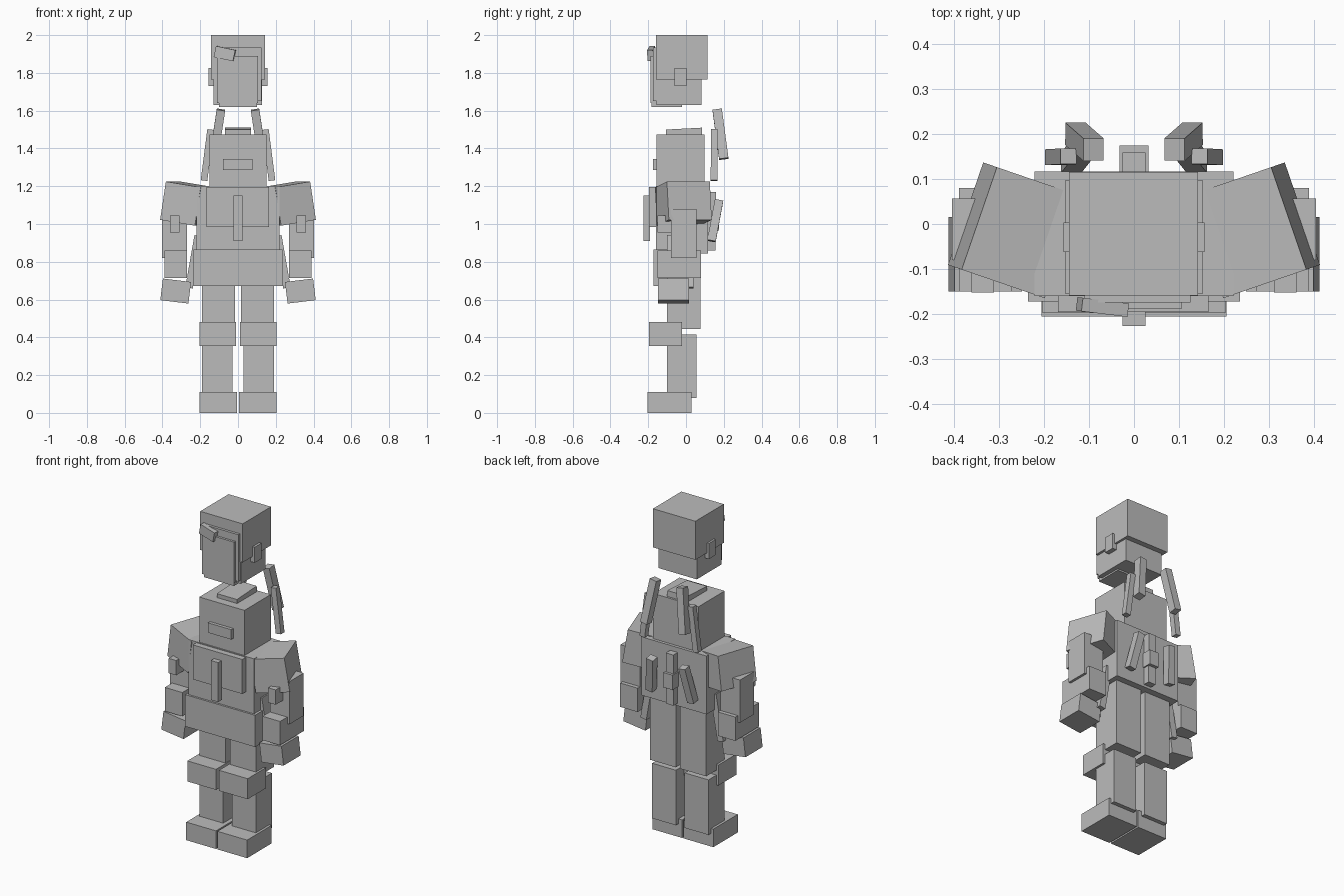
import bpy
from math import radians
from mathutils import Vector, Euler

cube = bpy.data.objects.get("Cube")
if cube:
    bpy.data.objects.remove(cube)

grey = bpy.data.materials.new("plain_grey")
grey.use_nodes = True
grey.diffuse_color = (0.5, 0.5, 0.5, 1)
grey.node_tree.nodes["Principled BSDF"].inputs["Base Color"].default_value = (0.5, 0.5, 0.5, 1)


def block(name, center, size, rot=(0, 0, 0)):
    bpy.ops.mesh.primitive_cube_add(size=1, location=center)
    ob = bpy.context.object
    ob.name = name
    ob.scale = size
    ob.rotation_euler = [radians(a) for a in rot]
    ob.data.materials.append(grey)
    return ob


def box(name, x, y, z):
    """Block from its (min, max) extents."""
    spans = (x, y, z)
    return block(name, [sum(s) / 2 for s in spans], [s[1] - s[0] for s in spans])


def pair(name, center, size, rot=(0, 0, 0)):
    """Mirrored blocks on the left (+x) and the right (-x)."""
    block("left_" + name, center, size, rot)
    block("right_" + name, (-center[0], *center[1:]), size, (rot[0], -rot[1], -rot[2]))


def box_pair(name, *spans):
    pair(name, [sum(s) / 2 for s in spans], [s[1] - s[0] for s in spans])


def rod_pair(name, top, bottom, width, depth):
    """Mirrored square rods between two points."""
    for side, label in ((1, "left_"), (-1, "right_")):
        a = Vector((top[0] * side, *top[1:]))
        b = Vector((bottom[0] * side, *bottom[1:]))
        ob = block(label + name, (a + b) / 2, (width, depth, (a - b).length))
        ob.rotation_euler = Vector((0, 0, 1)).rotation_difference(a - b).to_euler()


# Legs
box_pair("foot", (0.005, 0.205), (-0.205, 0.03), (0, 0.11))
box_pair("shin", (0.03, 0.19), (-0.1, 0.055), (0.08, 0.415))
box_pair("knee_guard", (0.01, 0.203), (-0.197, -0.022), (0.355, 0.48))
box_pair("thigh", (0.015, 0.19), (-0.1, 0.077), (0.445, 0.86))

# Hips and torso
box("front_belt", (-0.235, 0.235), (-0.172, -0.06), (0.672, 0.865))
pair("hip_plate", (0.235, -0.03, 0.8), (0.04, 0.14, 0.28), (0, -10, 0))
box("torso", (-0.22, 0.22), (-0.16, 0.116), (0.845, 1.2))
box("chest_plate", (-0.168, 0.165), (-0.195, -0.15), (0.985, 1.195))
box("chest_strip", (-0.025, 0.025), (-0.226, -0.19), (0.91, 1.15))
box("upper_chest", (-0.152, 0.152), (-0.155, 0.098), (1.19, 1.475))
box("collar_badge", (-0.08, 0.077), (-0.175, -0.15), (1.285, 1.345))
block("neck", (0, -0.01, 1.48), (0.135, 0.19, 0.05), (3, 0, 0))

# Arms
pair("shoulder_guard", (0.266, -0.014, 1.108), (0.197, 0.24, 0.205), (0, -9, 19))
box_pair("upper_arm", (0.27, 0.403), (-0.08, 0.056), (0.82, 1.08))
box_pair("arm_stud", (0.31, 0.36), (-0.152, -0.06), (0.955, 1.045))
box_pair("forearm", (0.27, 0.388), (-0.15, 0.08), (0.715, 0.86))
pair("hand", (0.33, -0.067, 0.645), (0.15, 0.165, 0.115), (0, -7, 0))

# Head
box("head_top", (-0.144, 0.142), (-0.158, 0.115), (1.765, 2))
box("head_base", (-0.13, 0.128), (-0.155, 0.082), (1.63, 1.77))
box("chin", (-0.1, 0.1), (-0.182, -0.02), (1.62, 1.7))
box("face_plate", (-0.11, 0.125), (-0.174, -0.15), (1.65, 1.935))
box("face_guard", (-0.11, 0.105), (-0.188, -0.17), (1.64, 1.89))
block("brow_fin", (-0.07, -0.184, 1.902), (0.105, 0.03, 0.06), (0, 12, -7))
box_pair("ear", (0.12, 0.156), (-0.062, 0.003), (1.73, 1.825))

# Floating rods behind the shoulders
rod_pair("upper_rod", (0.09, 0.165, 1.605), (0.13, 0.2, 1.345), 0.045, 0.05)
rod_pair("side_rod", (0.145, 0.15, 1.5), (0.18, 0.148, 1.23), 0.035, 0.035)

# Back fittings
rod_pair("back_rod", (0.108, 0.175, 1.125), (0.14, 0.135, 0.91), 0.045, 0.045)
box("back_post_top", (-0.025, 0.025), (0.1, 0.158), (1.05, 1.17))
box("back_post_middle", (-0.032, 0.032), (0.1, 0.174), (0.965, 1.055))
box("back_post_bottom", (-0.025, 0.025), (0.1, 0.155), (0.86, 0.97))
